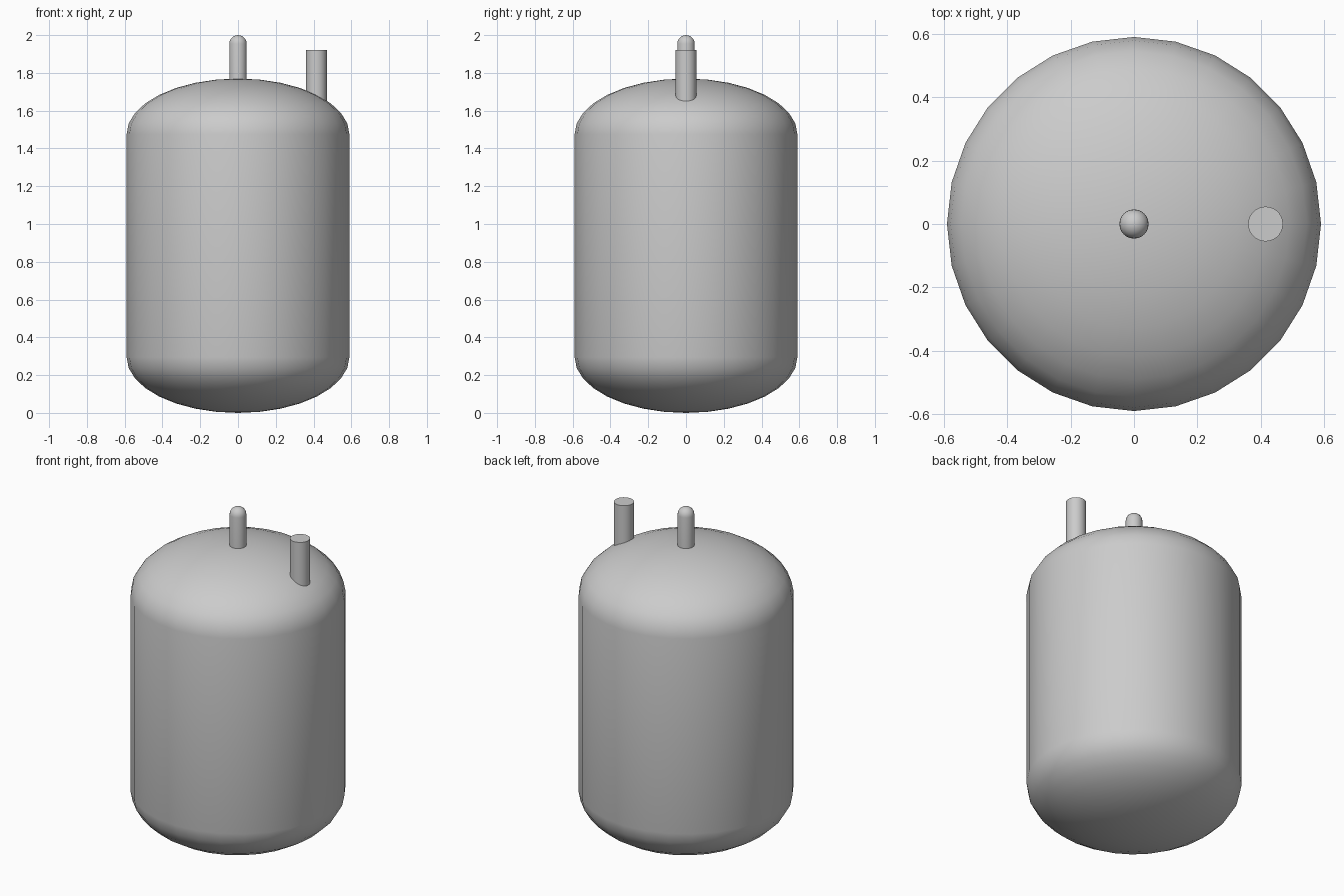
import bpy, bmesh
from math import sin, cos, pi, radians

if "Cube" in bpy.data.objects:
    bpy.data.objects.remove(bpy.data.objects["Cube"])


def lathe(name, profile, sides, x=0.0):
    """Revolve (radius, z) points, listed bottom to top, about a vertical axis at x."""
    bm = bmesh.new()
    rings = []
    for r, z in profile:
        if r < 1e-5:
            rings.append([bm.verts.new((0, 0, z))])
        else:
            rings.append([bm.verts.new((r * cos(2 * pi * i / sides), r * sin(2 * pi * i / sides), z))
                          for i in range(sides)])
    for a, b in zip(rings, rings[1:]):
        for i in range(sides):
            j = (i + 1) % sides
            if len(a) == 1:
                bm.faces.new((a[0], b[j], b[i]))
            elif len(b) == 1:
                bm.faces.new((a[i], a[j], b[0]))
            else:
                bm.faces.new((a[i], a[j], b[j], b[i]))
    # flat end caps where the profile does not close on the axis
    if len(rings[0]) > 1:
        bm.faces.new(rings[0][::-1])
    if len(rings[-1]) > 1:
        bm.faces.new(rings[-1])
    mesh = bpy.data.meshes.new(name)
    bm.to_mesh(mesh)
    bm.free()
    obj = bpy.data.objects.new(name, mesh)
    obj.location.x = x
    bpy.context.collection.objects.link(obj)
    bpy.ops.object.select_all(action='DESELECT')
    obj.select_set(True)
    bpy.context.view_layer.objects.active = obj
    bpy.ops.object.shade_smooth_by_angle(angle=radians(35))
    return obj


def dome(radius, height, base, steps):
    """Quarter-ellipse profile rising from the rim to the axis."""
    return [(radius * cos(pi / 2 * k / steps), base + height * sin(pi / 2 * k / steps))
            for k in range(steps + 1)]


# vessel: cylinder with elliptical heads at both ends
R, H, TOP = 0.59, 0.295, 1.77
upper = dome(R, H, TOP - H, 8)
lower = [(r, TOP - z) for r, z in reversed(upper)]
lathe("tank_body", lower + upper, 28)

# round-tipped stem on the centre of the upper head
lathe("centre_stem", [(0.046, 1.72)] + dome(0.046, 0.046, 1.954, 6), 24)

# open-ended style side pipe with a flat top
lathe("side_pipe", [(0.055, 1.6), (0.055, 1.92)], 28, x=0.415)
